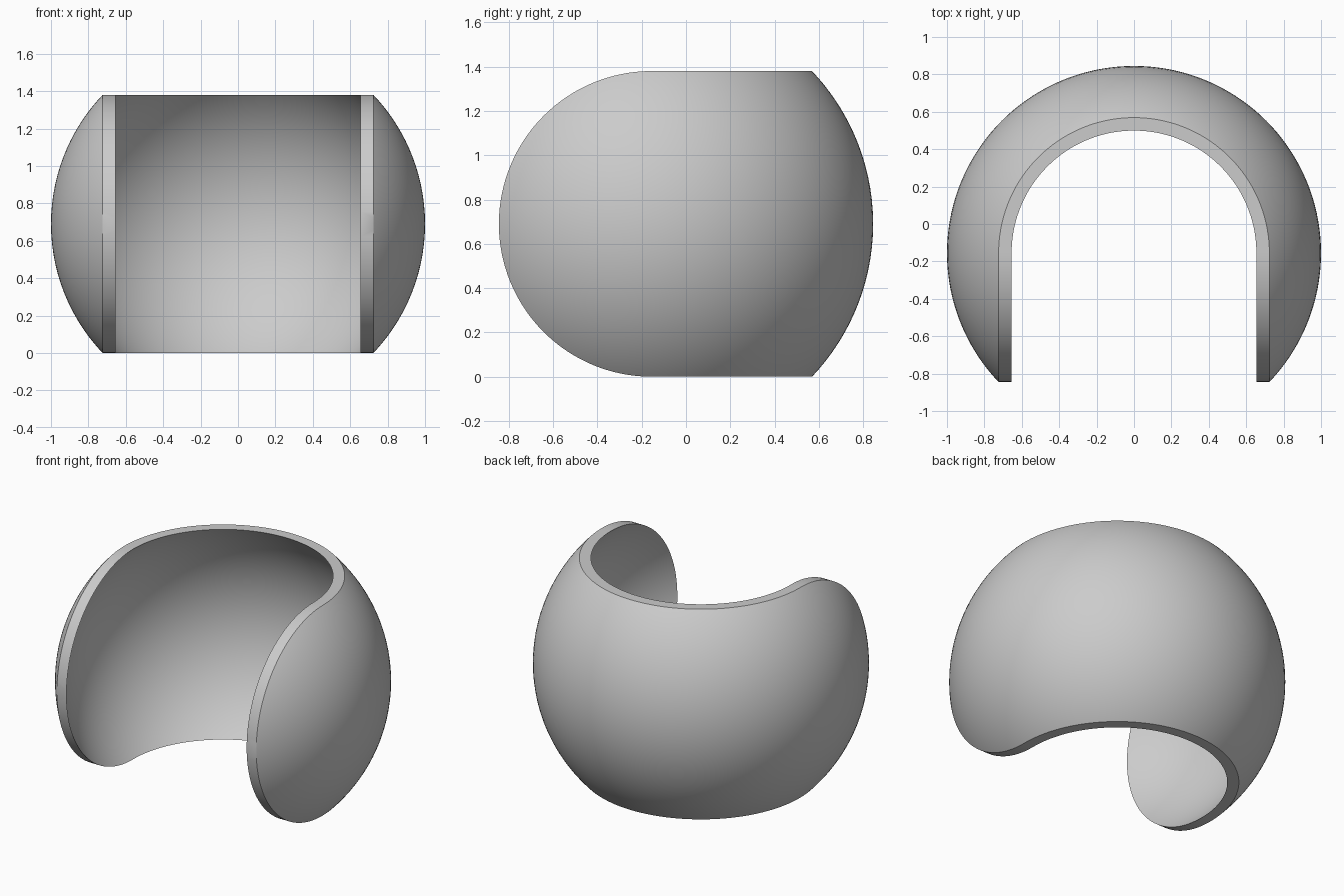
import bpy, bmesh
from math import sin, cos, pi, sqrt, radians

cube = bpy.data.objects.get("Cube")
if cube:
    bpy.data.objects.remove(cube)

HALF = 0.69            # half height of the band
OUTER, INNER = 1.0, 0.951
CENTRE_Y = -0.155
ROWS, ARM, BACK = 40, 32, 72

grey = bpy.data.materials.new("plain grey")
grey.use_nodes = True
colour = (0.6, 0.6, 0.6, 1)
grey.diffuse_color = colour
grey.node_tree.nodes["Principled BSDF"].inputs["Base Color"].default_value = colour


def arm_point(radius, a, t, side):
    """Point on a rounded side lobe; a runs from the back band (0) to the tip."""
    y, z = -HALF * sin(a), HALF * cos(a) * t
    return side * sqrt(radius**2 - y * y - z * z), y, z


def back_point(radius, a, t):
    """Point on the flat-topped band around the back."""
    z = HALF * t
    ring = sqrt(radius**2 - z * z)
    return ring * cos(a), ring * sin(a), z


def shell_columns(radius):
    """Columns of points from the left tip, round the back, to the right tip."""
    ts = [sin(pi * (j / ROWS - 0.5)) for j in range(ROWS + 1)]
    angles = [pi / 2 * i / ARM for i in range(1, ARM + 1)]
    cols = [[arm_point(radius, a, t, 1) for t in ts] for a in reversed(angles)]
    cols += [[back_point(radius, pi * i / BACK, t) for t in ts] for i in range(BACK + 1)]
    cols += [[arm_point(radius, a, t, -1) for t in ts] for a in angles]
    return cols


bm = bmesh.new()
outer, inner = [
    [[bm.verts.new((x, y + CENTRE_Y, z + HALF)) for x, y, z in col] for col in shell_columns(r)]
    for r in (OUTER, INNER)]

# Outer and inner skins, then the cut rim joining them
for i in range(len(outer) - 1):
    for skin in (outer, inner):
        for j in range(ROWS):
            bm.faces.new((skin[i][j], skin[i + 1][j], skin[i + 1][j + 1], skin[i][j + 1]))
    for j in (0, ROWS):
        bm.faces.new((outer[i][j], outer[i + 1][j], inner[i + 1][j], inner[i][j]))

# Close the columns that meet at each tip
bmesh.ops.remove_doubles(bm, verts=bm.verts, dist=1e-5)
bmesh.ops.recalc_face_normals(bm, faces=bm.faces)
mesh = bpy.data.meshes.new("curved_shell")
bm.to_mesh(mesh)
bm.free()
mesh.materials.append(grey)

shell = bpy.data.objects.new("curved_shell", mesh)
bpy.context.collection.objects.link(shell)
bpy.ops.object.select_all(action='DESELECT')
shell.select_set(True)
bpy.context.view_layer.objects.active = shell
bpy.ops.object.shade_smooth_by_angle(angle=radians(30))
